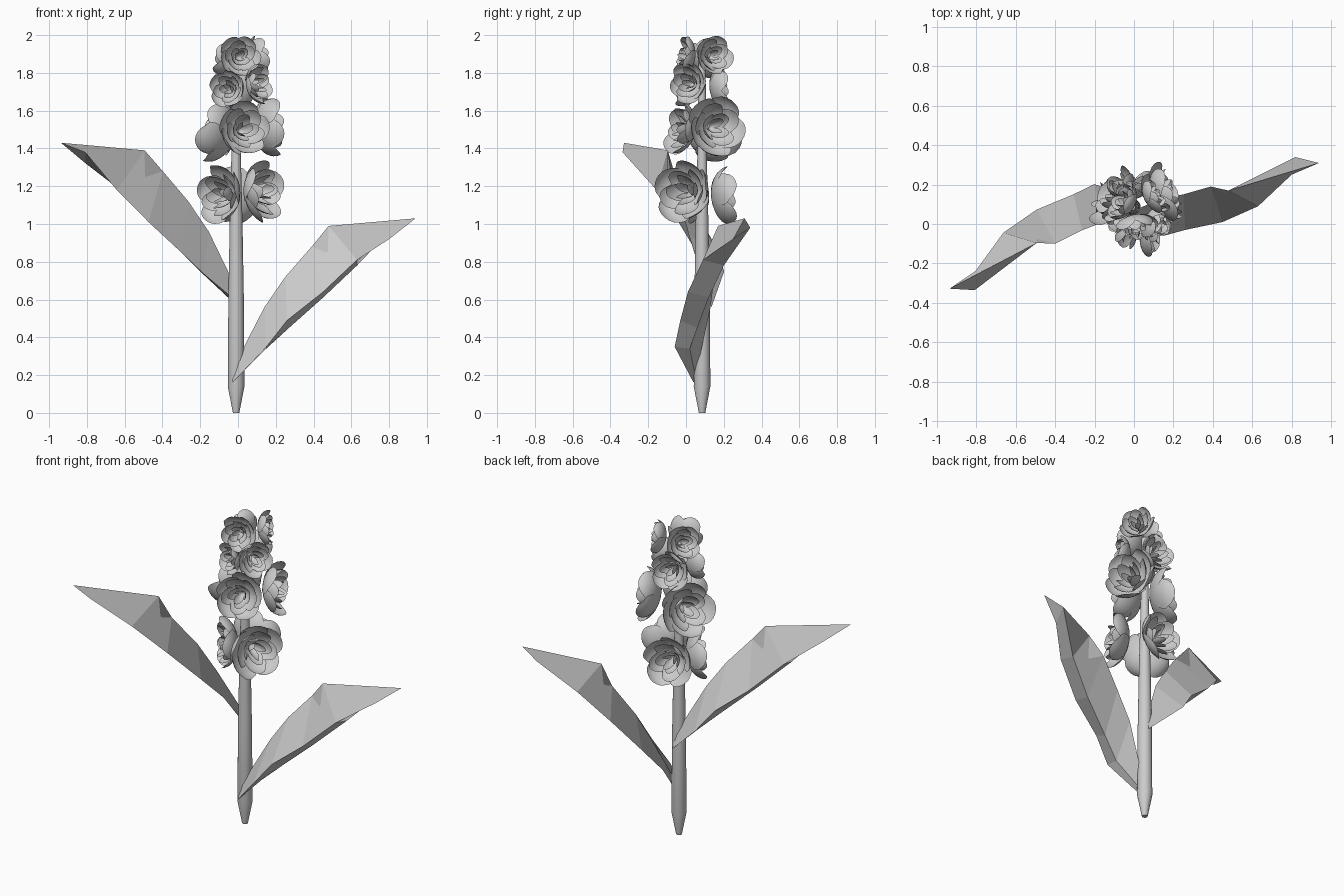
import bpy, bmesh, math, random
from mathutils import Vector, Matrix

random.seed(4)
cube = bpy.data.objects.get("Cube")
if cube:
    bpy.data.objects.remove(cube)

grey = bpy.data.materials.new("pale grey")
grey.use_nodes = True
COLOUR = (0.6, 0.6, 0.6, 1)
grey.diffuse_color = COLOUR
grey.node_tree.nodes["Principled BSDF"].inputs["Base Color"].default_value = COLOUR

STEM = Vector((-0.01, 0.085, 0))


def finish(bm, name, smooth):
    bmesh.ops.remove_doubles(bm, verts=bm.verts, dist=0.0002)
    mesh = bpy.data.meshes.new(name)
    bm.to_mesh(mesh)
    bm.free()
    mesh.materials.append(grey)
    obj = bpy.data.objects.new(name, mesh)
    bpy.context.collection.objects.link(obj)
    for face in mesh.polygons:
        face.use_smooth = smooth
    return obj


def skin(bm, rows):
    """Quads between neighbouring rows of points."""
    grid = [[bm.verts.new(p) for p in row] for row in rows]
    for a, b in zip(grid, grid[1:]):
        for i in range(len(a) - 1):
            bm.faces.new((a[i], b[i], b[i + 1], a[i + 1]))


# Stem: turned profile with a pointed foot
bm = bmesh.new()
profile = [(0, 0), (0.017, 0), (0.044, 0.14), (0.041, 0.6), (0.034, 1.0),
           (0.024, 1.4), (0.018, 1.86), (0, 1.87)]
skin(bm, [[STEM + Vector((r * math.cos(i * math.tau / 24), -r * math.sin(i * math.tau / 24), z))
           for i in range(25)] for r, z in profile])
stem = finish(bm, "stem", True)
bpy.ops.object.select_all(action='DESELECT')
stem.select_set(True)
bpy.context.view_layer.objects.active = stem
bpy.ops.object.shade_smooth_by_angle(angle=math.radians(35))

# Leaves: slim three-sided blade given as upper edge, lower edge, back ridge
BLADE = [
    ((-0.02, 0.06, 0.25), (-0.03, 0.04, 0.16), (-0.02, 0.05, 0.19)),
    ((0.14, 0.13, 0.56), (0.15, -0.06, 0.35), (0.15, 0.02, 0.34)),
    ((0.25, 0.15, 0.72), (0.26, -0.03, 0.49), (0.27, 0.06, 0.45)),
    ((0.39, 0.19, 0.88), (0.45, 0.01, 0.64), (0.45, 0.12, 0.61)),
    ((0.48, 0.17, 0.99), (0.63, 0.09, 0.81), (0.63, 0.2, 0.78)),
    ((0.94, 0.31, 1.03), (0.8, 0.25, 0.92), (0.82, 0.34, 0.98)),
]


def leaf(name, turn, lift, scale):
    spin = (Matrix.Translation(STEM + Vector((0, 0, lift)))
            @ Matrix.Rotation(math.radians(turn), 4, 'Z')
            @ Matrix.Diagonal((scale, scale, 1, 1)) @ Matrix.Translation(-STEM))
    bm = bmesh.new()
    rows = [[spin @ Vector(p) for p in row] for row in BLADE]
    skin(bm, [row + row[:1] for row in rows])
    bm.faces.new([bm.verts.new(p) for p in rows[-1]])
    finish(bm, name, False)


leaf("lower_leaf", 0, 0, 1)
leaf("upper_leaf", 190.7, 0.4, 1.04)


# Flowers: rings of cupped petals, nested and staggered
def petal(bm, place, angle, radius, depth, half_width, open_angle):
    rows = []
    for j in range(9):
        v = j / 8
        row = []
        for i in range(9):
            u = i / 4 - 1
            a = v * (1 - 0.28 * u * u * v) * open_angle
            spread = angle + half_width * u * (1 - 0.3 * v ** 4)
            r = radius * math.sin(a) * (1 + 0.06 * u)
            row.append(place @ Vector((r * math.cos(spread), r * math.sin(spread),
                                       depth * (1 - math.cos(a)))))
        rows.append(row)
    skin(bm, rows)


# petal count, radius, depth, half width, opening
RINGS = [(5, 1.03, 0.7, 0.84, 1.66), (5, 0.78, 0.82, 0.78, 1.5), (4, 0.5, 0.85, 0.85, 1.5),
         (3, 0.28, 0.84, 1.0, 1.5)]


def flower(name, azimuth, tilt, height, size, out):
    az, el = math.radians(azimuth), math.radians(tilt)
    axis = Vector((math.cos(az) * math.cos(el), math.sin(az) * math.cos(el), math.sin(el)))
    base = STEM + Vector((math.cos(az) * out, math.sin(az) * out, height))
    place = Matrix.Translation(base) @ axis.to_track_quat('Z', 'Y').to_matrix().to_4x4()
    bm = bmesh.new()
    start = random.uniform(0, 1)
    for k, (n, radius, depth, width, opening) in enumerate(RINGS):
        for i in range(n):
            petal(bm, place, start + k * 0.7 + i * math.tau / n,
                  size * radius * random.uniform(0.94, 1.05),
                  size * depth, width, opening * random.uniform(0.92, 1.06))
    finish(bm, name, True)


# azimuth, tilt, height, size, distance from stem
TIERS = {
    "low": [(-33, 4, 1.17, 0.16, 0.09), (-138, 2, 1.15, 0.147, 0.04), (98, 4, 1.15, 0.145, 0.05)],
    "middle": [(-70, 10, 1.49, 0.14, 0.05), (22, 5, 1.51, 0.15, 0.11), (150, 12, 1.47, 0.155, 0.035)],
    "high": [(-32, 5, 1.74, 0.105, 0.085), (-115, 5, 1.71, 0.095, 0.05), (95, 5, 1.72, 0.115, 0.04)],
    "top": [(-78, 8, 1.88, 0.105, 0.04), (28, 8, 1.885, 0.103, 0.075), (150, 20, 1.86, 0.105, 0.0)],
}
for tier, blooms in TIERS.items():
    for number, bloom in enumerate(blooms, 1):
        flower(f"{tier}_flower_{number}", *bloom)
